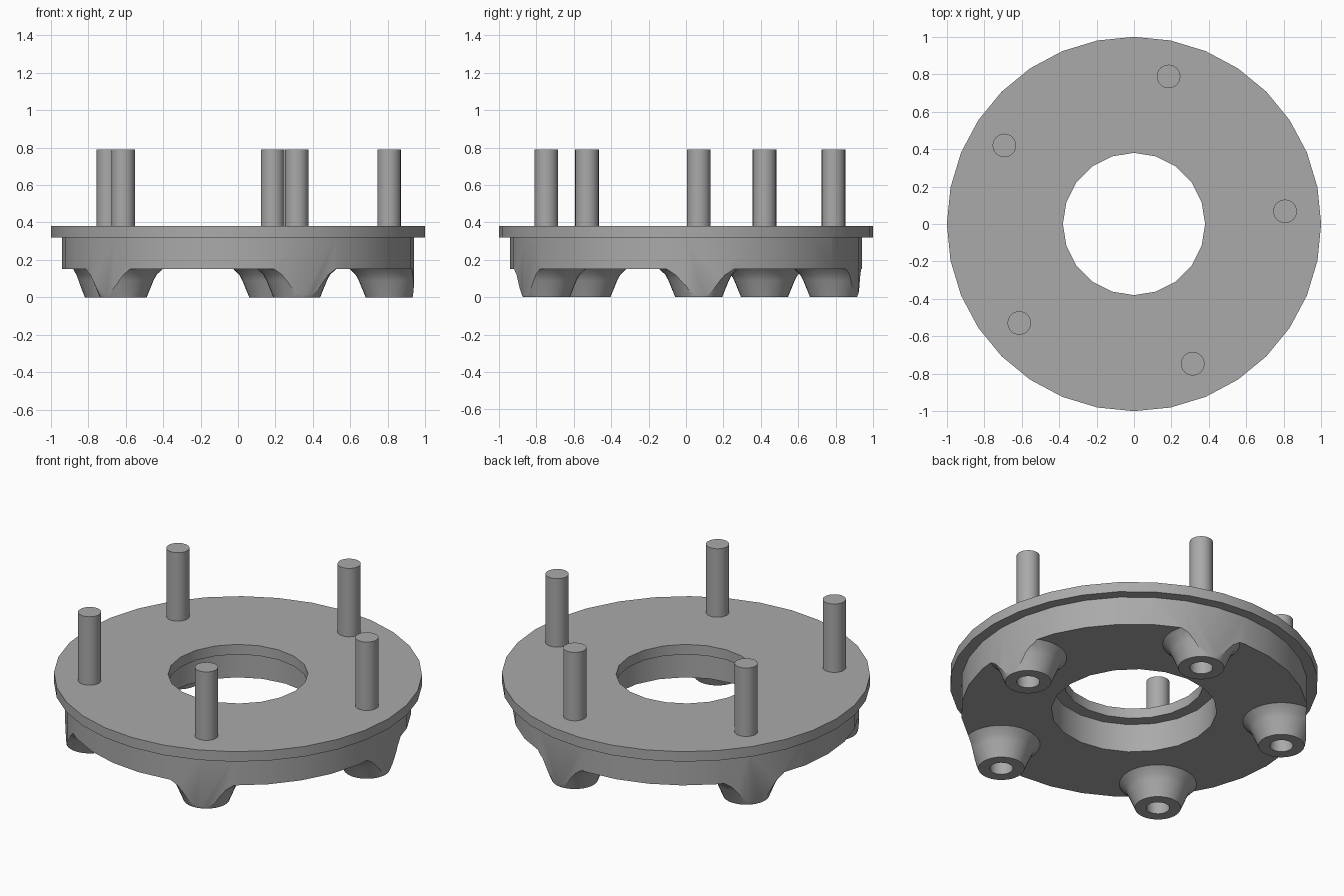
import bpy
import math

cube = bpy.data.objects.get("Cube")
if cube:
    bpy.data.objects.remove(cube, do_unlink=True)

grey = bpy.data.materials.new("plain grey")
grey.use_nodes = True
COLOUR = (0.4, 0.4, 0.4, 1)
grey.diffuse_color = COLOUR
grey.node_tree.nodes["Principled BSDF"].inputs["Base Color"].default_value = COLOUR


def add_object(name, verts, faces, loc=(0, 0, 0)):
    mesh = bpy.data.meshes.new(name)
    mesh.from_pydata(verts, [], faces)
    mesh.materials.append(grey)
    obj = bpy.data.objects.new(name, mesh)
    obj.location = loc
    bpy.context.collection.objects.link(obj)
    return obj


def circle(r, z, n, phase=0):
    return [(r * math.cos(2 * math.pi * (i + phase) / n),
             r * math.sin(2 * math.pi * (i + phase) / n), z) for i in range(n)]


def solid(name, profile, n, loc=(0, 0, 0)):
    """Capped turned solid from (radius, height) pairs, bottom to top."""
    verts = [v for r, z in profile for v in circle(r, z, n)]
    last = (len(profile) - 1) * n
    faces = [list(reversed(range(n))), list(range(last, last + n))]
    for k in range(0, last, n):
        for i in range(n):
            j = (i + 1) % n
            faces.append((k + i, k + j, k + n + j, k + n + i))
    return add_object(name, verts, faces, loc)


def apply_boolean(obj, tool, operation):
    mod = obj.modifiers.new("cut", "BOOLEAN")
    mod.operation = operation
    mod.solver = "EXACT"
    mod.object = tool
    bpy.context.view_layer.objects.active = obj
    bpy.ops.object.modifier_apply(modifier=mod.name)
    bpy.data.objects.remove(tool, do_unlink=True)


def smooth(obj):
    bpy.ops.object.select_all(action="DESELECT")
    obj.select_set(True)
    bpy.context.view_layer.objects.active = obj
    bpy.ops.object.shade_smooth_by_angle(angle=math.radians(30))


SIDES, BORE_SIDES = 32, 20
PIN_R, PITCH_R = 0.063, 0.81
FLANGE_Z, TOP_Z, BODY_Z = 0.32, 0.38, 0.15
spots = [(PITCH_R * math.cos(math.radians(4.8 + 72 * k)),
          PITCH_R * math.sin(math.radians(4.8 + 72 * k))) for k in range(5)]

# Thin top flange with the narrow centre hole
flange = solid("flange", [(1, FLANGE_Z), (1, TOP_Z)], SIDES)
apply_boolean(flange, solid("hole", [(0.38, 0.2), (0.38, 0.5)], BORE_SIDES), "DIFFERENCE")
smooth(flange)

# Body with flared feet, all trimmed to one round outer wall
body = solid("body", [(1.2, BODY_Z), (1.2, FLANGE_Z)], SIDES)
flare = [(0.125, 0), (0.162, 0.09), (0.178, 0.12), (0.21, BODY_Z), (0.21, 0.2)]
for x, y in spots:
    apply_boolean(body, solid("foot", flare, 32, (x, y, 0)), "UNION")
    apply_boolean(body, solid("socket", [(PIN_R, -0.1), (PIN_R, 0.3)], 24, (x, y, 0)), "DIFFERENCE")
apply_boolean(body, solid("hole", [(0.45, 0), (0.45, 0.5)], BORE_SIDES), "DIFFERENCE")
apply_boolean(body, solid("trim", [(0.94, -0.1), (0.94, 0.5)], SIDES), "INTERSECT")
smooth(body)

# Upright pins above the feet
for k, (x, y) in enumerate(spots):
    smooth(solid(f"pin_{k + 1}", [(PIN_R, TOP_Z - 0.02), (PIN_R, 0.79)], 24, (x, y, 0)))
